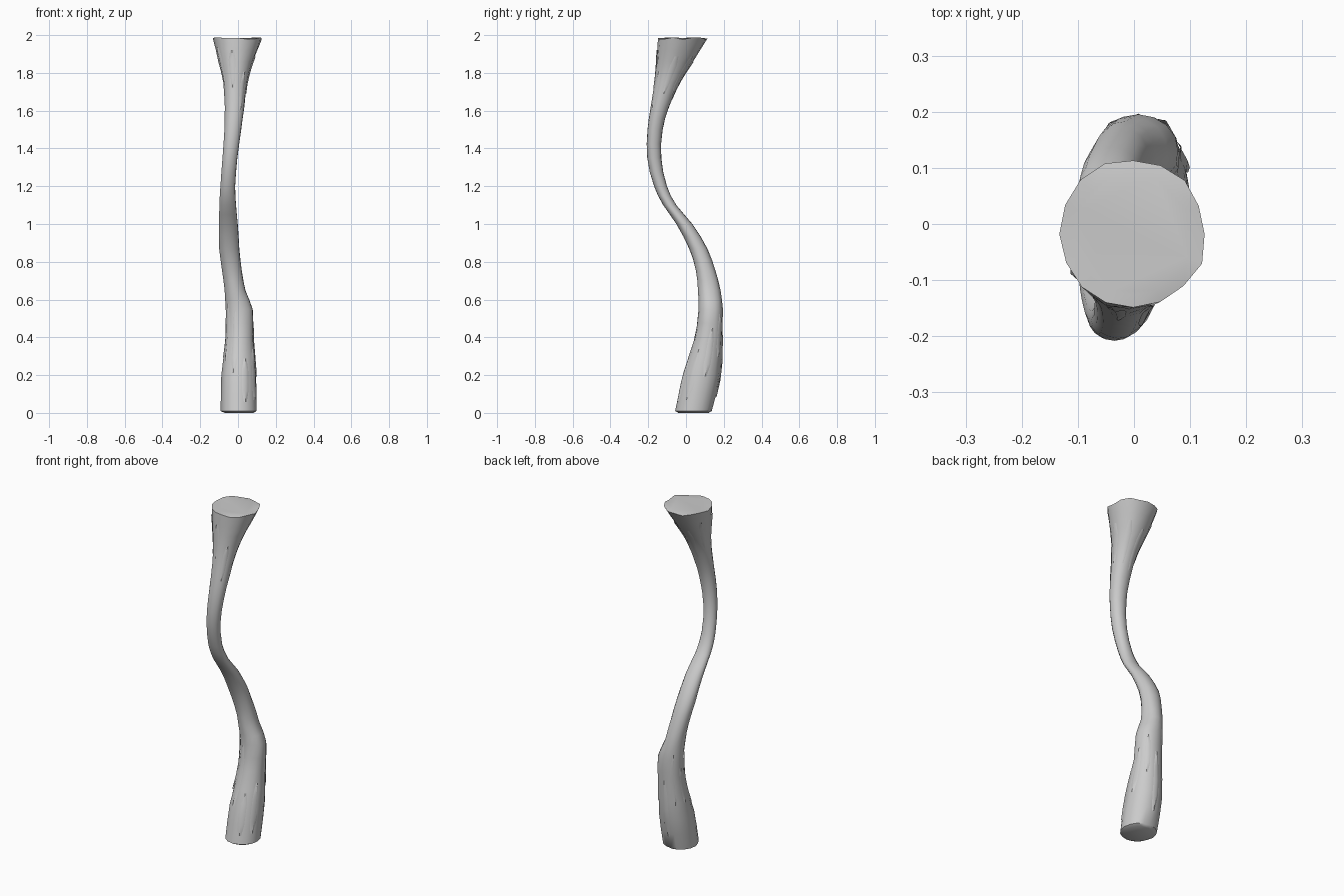
import bpy, bmesh, math, random

if "Cube" in bpy.data.objects:
    bpy.data.objects.remove(bpy.data.objects["Cube"])

random.seed(4)
SIDES = 16
# Trunk stations: height, x min, x max, y min, y max
STATIONS = [
    (0.01, -.09, .10, -.06, .14), (0.20, -.088, .098, -.02, .183),
    (0.40, -.065, .083, .045, .193), (0.55, -.065, .08, .065, .197),
    (0.65, -.07, .04, .062, .184), (0.75, -.083, .022, .052, .158),
    (0.87, -.10, .008, .015, .115), (1.00, -.10, 0, -.052, .035),
    (1.10, -.098, -.01, -.122, -.05), (1.20, -.093, -.014, -.17, -.1),
    (1.35, -.082, -.002, -.206, -.13), (1.50, -.072, .018, -.205, -.122),
    (1.62, -.07, .034, -.188, -.088), (1.75, -.078, .05, -.168, -.03),
    (1.86, -.103, .08, -.158, .04), (1.98, -.133, .13, -.154, .118),
]


def section(z):
    """Smoothly interpolated bounds at height z."""
    i = 0
    while i < len(STATIONS) - 2 and z > STATIONS[i + 1][0]:
        i += 1
    p = [STATIONS[max(0, min(len(STATIONS) - 1, k))] for k in range(i - 1, i + 3)]
    h = p[2][0] - p[1][0]
    t = (z - p[1][0]) / h
    out = []
    for c in range(1, 5):
        m1 = (p[2][c] - p[0][c]) / (p[2][0] - p[0][0]) * h
        m2 = (p[3][c] - p[1][c]) / (p[3][0] - p[1][0]) * h
        out.append((2*t**3 - 3*t*t + 1) * p[1][c] + (t**3 - 2*t*t + t) * m1
                   + (3*t*t - 2*t**3) * p[2][c] + (t**3 - t*t) * m2)
    return out


def surface_point(z, angle, scale=1.0):
    x0, x1, y0, y1 = section(z)
    return ((x0 + x1) / 2 + (x1 - x0) / 2 * scale * math.cos(angle),
            (y0 + y1) / 2 + (y1 - y0) / 2 * scale * math.sin(angle), z)


def make_object(name, bm):
    bmesh.ops.recalc_face_normals(bm, faces=bm.faces)
    mesh = bpy.data.meshes.new(name)
    bm.to_mesh(mesh)
    bm.free()
    ob = bpy.data.objects.new(name, mesh)
    bpy.context.collection.objects.link(ob)
    bpy.ops.object.select_all(action='DESELECT')
    ob.select_set(True)
    bpy.context.view_layer.objects.active = ob
    bpy.ops.object.shade_smooth_by_angle(angle=math.radians(45))
    return ob


# Curving trunk with gently fluted, irregular sections
bm = bmesh.new()
heights = []
for a, b in zip(STATIONS, STATIONS[1:]):
    heights += [a[0], (a[0] + b[0]) / 2]
heights.append(STATIONS[-1][0])
flute = [random.uniform(.965, 1.02) for _ in range(SIDES)]
rings = []
for z in heights:
    ring = []
    for k in range(SIDES):
        x, y, _ = surface_point(z, math.tau * k / SIDES,
                                flute[k] * random.uniform(.985, 1.015))
        dz = random.uniform(-.004, .008) if z == heights[-1] else 0
        ring.append(bm.verts.new((x, y, z + dz)))
    rings.append(ring)
for lo, hi in zip(rings, rings[1:]):
    for k in range(SIDES):
        n = (k + 1) % SIDES
        bm.faces.new((lo[k], lo[n], hi[n], hi[k]))


# Rounded cut ends: bevel ring then a central fan
def cap(ring, z, inner_z, scale):
    inner = [bm.verts.new(surface_point(z, math.tau * k / SIDES, scale)) for k in range(SIDES)]
    for v in inner:
        v.co.z = inner_z
    for k in range(SIDES):
        n = (k + 1) % SIDES
        bm.faces.new((ring[k], ring[n], inner[n], inner[k]))
    bm.faces.new(inner)


cap(rings[0], heights[0], 0.0, .8)
cap(rings[-1], heights[-1], 1.985, .8)
make_object("trunk", bm)


# Loose bark strips lying just off the trunk
def bark_strip(bm, angle, z0, z1, width):
    steps = 4
    rows = []
    for i in range(steps + 1):
        z = z0 + (z1 - z0) * i / steps
        w = width * (.45 if i in (0, steps) else 1)
        rows.append([bm.verts.new(surface_point(z, angle + s * w, r))
                     for s, r in ((-1, .985), (0, 1.035), (1, .985))])
    for a, b in zip(rows, rows[1:]):
        for k in range(2):
            bm.faces.new((a[k], a[k + 1], b[k + 1], b[k]))


bm = bmesh.new()
for k in range(9):
    z0 = random.uniform(.03, .3)
    bark_strip(bm, math.tau * k / 9 + .2, z0, z0 + random.uniform(.2, .35), .2)
for k in range(7):
    z0 = random.uniform(1.6, 1.76)
    bark_strip(bm, math.tau * k / 7, z0, z0 + .2, .2)
make_object("bark_strips", bm)
